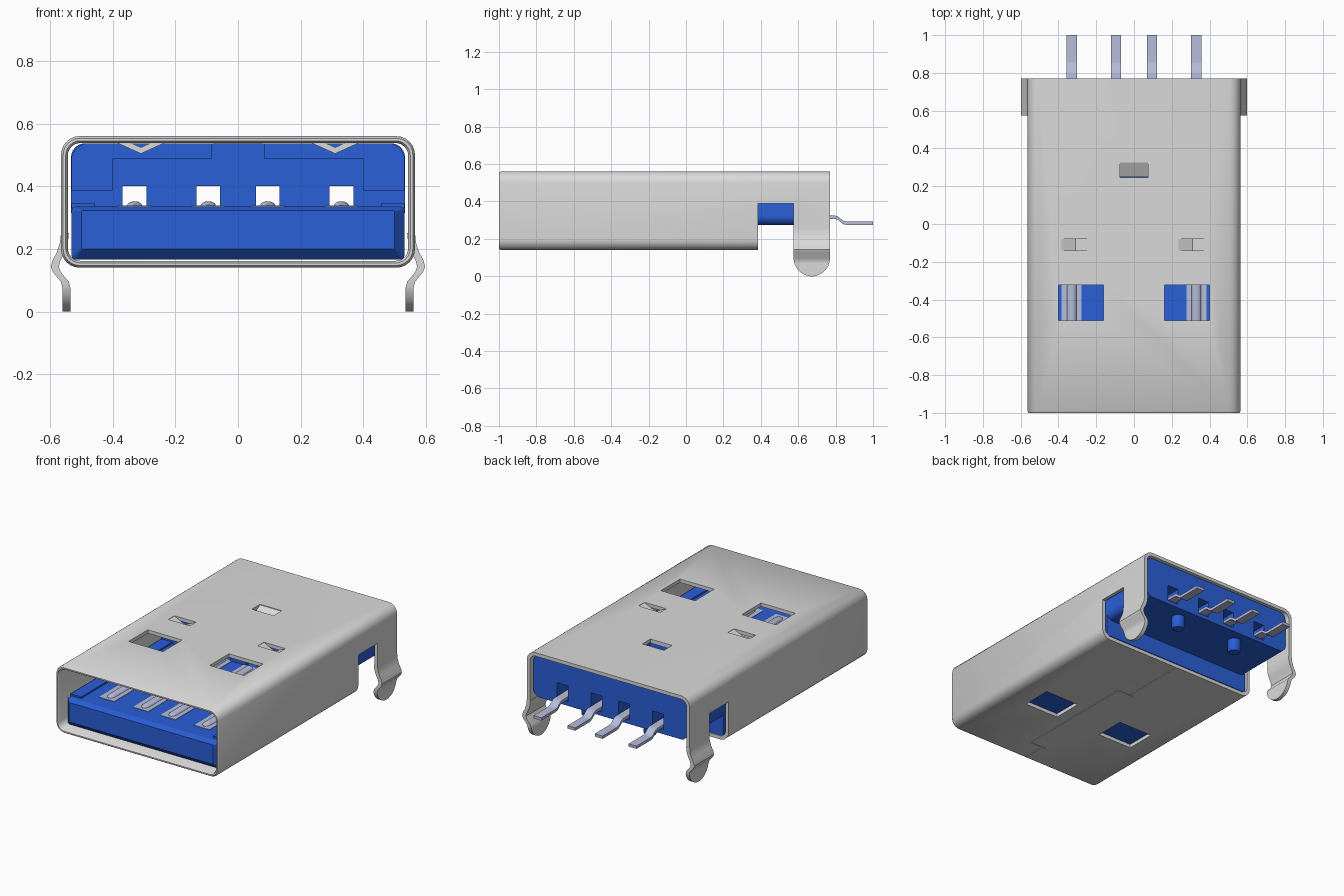
import bpy, bmesh, math

cube = bpy.data.objects.get("Cube")
if cube:
    bpy.data.objects.remove(cube, do_unlink=True)


def material(name, rgb):
    m = bpy.data.materials.new(name)
    m.use_nodes = True
    m.diffuse_color = (*rgb, 1)
    for n in m.node_tree.nodes:
        if n.type == 'BSDF_PRINCIPLED':
            n.inputs["Base Color"].default_value = (*rgb, 1)
            n.inputs["Roughness"].default_value = 0.5
    return m


STEEL = material("shell grey", (0.70, 0.70, 0.70))
BLUE = material("plastic blue", (0.023, 0.115, 0.69))
PIN = material("contact silver", (0.47, 0.51, 0.70))


def loft(name, sections, mat, ring=False, smooth=False):
    """Skin equal-length vertex loops; ring joins the last loop to the first."""
    bm = bmesh.new()
    rows = [[bm.verts.new(p) for p in s] for s in sections]
    n = len(rows[0])
    for a, b in zip(rows, rows[1:] + (rows[:1] if ring else [])):
        for i in range(n):
            j = (i + 1) % n
            bm.faces.new((a[i], a[j], b[j], b[i]))
    if not ring:
        bm.faces.new(rows[0])
        bm.faces.new(rows[-1])
    bmesh.ops.recalc_face_normals(bm, faces=bm.faces)
    me = bpy.data.meshes.new(name)
    bm.to_mesh(me)
    bm.free()
    ob = bpy.data.objects.new(name, me)
    bpy.context.collection.objects.link(ob)
    if mat:
        me.materials.append(mat)
    if smooth:
        shade(ob)
    return ob


def shade(ob):
    bpy.ops.object.select_all(action='DESELECT')
    ob.select_set(True)
    bpy.context.view_layer.objects.active = ob
    bpy.ops.object.shade_smooth_by_angle(angle=math.radians(35))


def prism(name, pts, axis, a, b, mat):
    """Extrude a flat outline along x, y or z from a to b."""
    def put(p, d):
        return {'x': (d, p[0], p[1]), 'y': (p[0], d, p[1]), 'z': (p[0], p[1], d)}[axis]
    return loft(name, [[put(p, d) for p in pts] for d in (a, b)], mat)


def box(name, x0, x1, y0, y1, z0, z1, mat=None):
    return prism(name, [(x0, y0), (x1, y0), (x1, y1), (x0, y1)], 'z', z0, z1, mat)


def round_rect(y, hx, z0, z1, r, steps=6):
    pts = []
    for k, (cx, cz) in enumerate([(hx - r, z1 - r), (r - hx, z1 - r),
                                  (r - hx, z0 + r), (hx - r, z0 + r)]):
        for i in range(steps + 1):
            t = (k + i / steps) * math.pi / 2
            pts.append((cx + r * math.cos(t), y, cz + r * math.sin(t)))
    return pts


def cut(ob, cutters):
    bpy.context.view_layer.objects.active = ob
    for c in cutters:
        c.hide_render = True
        m = ob.modifiers.new("cut", 'BOOLEAN')
        m.operation = 'DIFFERENCE'
        m.solver = 'EXACT'
        m.object = c
        bpy.ops.object.modifier_apply(modifier=m.name)
        bpy.data.objects.remove(c, do_unlink=True)


# Metal shell: rounded tube with softened mouth
shell = loft("shell", [
    round_rect(-0.99, 0.565, 0.14, 0.56, 0.06),
    round_rect(0.77, 0.565, 0.14, 0.56, 0.06),
    round_rect(0.77, 0.543, 0.162, 0.538, 0.04),
    round_rect(-0.99, 0.543, 0.162, 0.538, 0.04),
    round_rect(-1.0, 0.55, 0.155, 0.545, 0.047),
    round_rect(-1.0, 0.558, 0.147, 0.553, 0.053)], STEEL, ring=True)
cutters = [box("cut_side", -1, 1, 0.385, 0.575, -0.1, 0.39),
           box("cut_rear", -1, 1, 0.57, 0.9, -0.1, 0.25),
           box("cut_lock", -0.075, 0.075, 0.245, 0.325, 0.5, 0.6)]
for s in (-1, 1):
    x0, x1 = sorted((s * 0.162, s * 0.4))
    cutters.append(box("cut_window", x0, x1, -0.512, -0.322, 0.1, 0.6))
    x0, x1 = sorted((s * 0.235, s * 0.385))
    cutters.append(box("cut_dent", x0, x1, -0.14, -0.08, 0.5, 0.6))
# Interlocking seam engraved under the shell
for x0, x1, y0, y1 in [(-0.002, 0.002, -0.034, 0.37), (-0.03, 0.084, -0.042, -0.038),
                       (0.086, 0.09, -0.836, -0.044), (-0.03, 0.084, -0.842, -0.838),
                       (-0.002, 0.002, -0.985, -0.846)]:
    cutters.append(box("cut_seam", x0, x1, y0, y1, 0.1, 0.147))
cut(shell, cutters)
shade(shell)

# Bent-in dents and locking tab on the shell top
for s, side in ((-1, "right"), (1, "left")):
    v = [(s * 0.385, 0.558), (s * 0.31, 0.524), (s * 0.235, 0.558),
         (s * 0.235, 0.538), (s * 0.31, 0.504), (s * 0.385, 0.538)]
    prism("dent_" + side, v, 'y', -0.14, -0.08, STEEL)
prism("locking_tab", [(0.325, 0.556), (0.25, 0.515), (0.25, 0.497), (0.325, 0.538)],
      'x', -0.075, 0.075, STEEL)

# Sprung mounting legs with rounded feet
LEG = [(0.0, 0.56), (0.075, 0.56), (0.095, 0.565), (0.125, 0.59), (0.143, 0.597),
       (0.163, 0.592), (0.19, 0.578), (0.22, 0.568), (0.25, 0.565)]
R = 0.0975
foot = [(R * (1 - math.cos(math.radians(t))), 0.56) for t in (8, 22, 36, 50, 64, 76)]
for s, side in ((-1, "right"), (1, "left")):
    rows = []
    for z, x in sorted(set(LEG + foot)):
        h = R if z >= R else max(0.008, math.sqrt(R * R - (R - z) ** 2))
        y0, y1 = 0.6725 - h, 0.6725 + h
        rows.append([(s * x, y0, z), (s * x, y1, z),
                     (s * (x - 0.025), y1, z), (s * (x - 0.025), y0, z)])
    loft("mounting_leg_" + side, rows, STEEL, smooth=True)

# Plastic tongue with chamfered nose
loft("tongue", [round_rect(-0.96, 0.5, 0.2, 0.322, 0.004, 3),
                round_rect(-0.925, 0.531, 0.166, 0.335, 0.012, 3),
                round_rect(0.385, 0.531, 0.166, 0.335, 0.012, 3)], BLUE)
for s, side in ((-1, "right"), (1, "left")):
    x0, x1 = sorted((s * 0.457, s * 0.531))
    box("tongue_rim_" + side, x0, x1, -0.9, 0.02, 0.33, 0.345, BLUE)

# Rear plastic body with contact slots and a pocket for the locking tab
body = loft("rear_body", [round_rect(0.0, 0.533, 0.275, 0.537, 0.045),
                          round_rect(0.75, 0.533, 0.275, 0.537, 0.045)], BLUE)
PIN_X = (-0.33, -0.095, 0.095, 0.33)
cut(body, [box("cut_slot", x - 0.038, x + 0.038, -0.1, 0.9, 0.3, 0.4) for x in PIN_X]
    + [box("cut_pocket", -0.08, 0.08, 0.24, 0.33, 0.485, 0.6)])

# Stepped collar in front of the rear body
for s, side in ((-1, "right"), (1, "left")):
    prism("collar_" + side,
          [(s * x, z) for x, z in [(0.085, 0.487), (0.4, 0.487), (0.4, 0.387), (0.531, 0.387),
                                   (0.531, 0.495), (0.518, 0.524), (0.49, 0.536), (0.085, 0.536)]],
          'y', -0.05, 0.01, BLUE)

# Locating pegs under the rear body
for s, side in ((-1, "right"), (1, "left")):
    rows = []
    for z, r in ((0.3, 0.04), (0.215, 0.04), (0.2, 0.03)):
        rows.append([(s * 0.215 + r * math.cos(i * math.pi / 12),
                      0.66 + r * math.sin(i * math.pi / 12), z) for i in range(24)])
    loft("locating_peg_" + side, rows, BLUE, smooth=True)

# Contacts: flat strip, raised ridge, and cranked solder tail
TAIL = [(-0.05, 0.317), (0.795, 0.307), (0.81, 0.303), (0.84, 0.279), (0.855, 0.275), (1.0, 0.275)]
for n, x in enumerate(PIN_X, 1):
    box(f"contact_strip_{n}", x - 0.053, x + 0.053, -0.83, 0.0, 0.325, 0.338, PIN)
    arc = [(0.025 * math.cos(i * math.pi / 8), 0.016 * math.sin(i * math.pi / 8))
           for i in range(9)]
    rows = [[(x + k * a, y, 0.336 + k * b) for a, b in arc]
            for y, k in ((-0.81, 0.3), (-0.795, 0.8), (-0.775, 1), (-0.02, 1))]
    loft(f"contact_ridge_{n}", rows, PIN, smooth=True)
    tail = TAIL + [(y, z + 0.018) for y, z in reversed(TAIL)]
    prism(f"solder_tail_{n}", tail, 'x', x - 0.027, x + 0.027, PIN)
